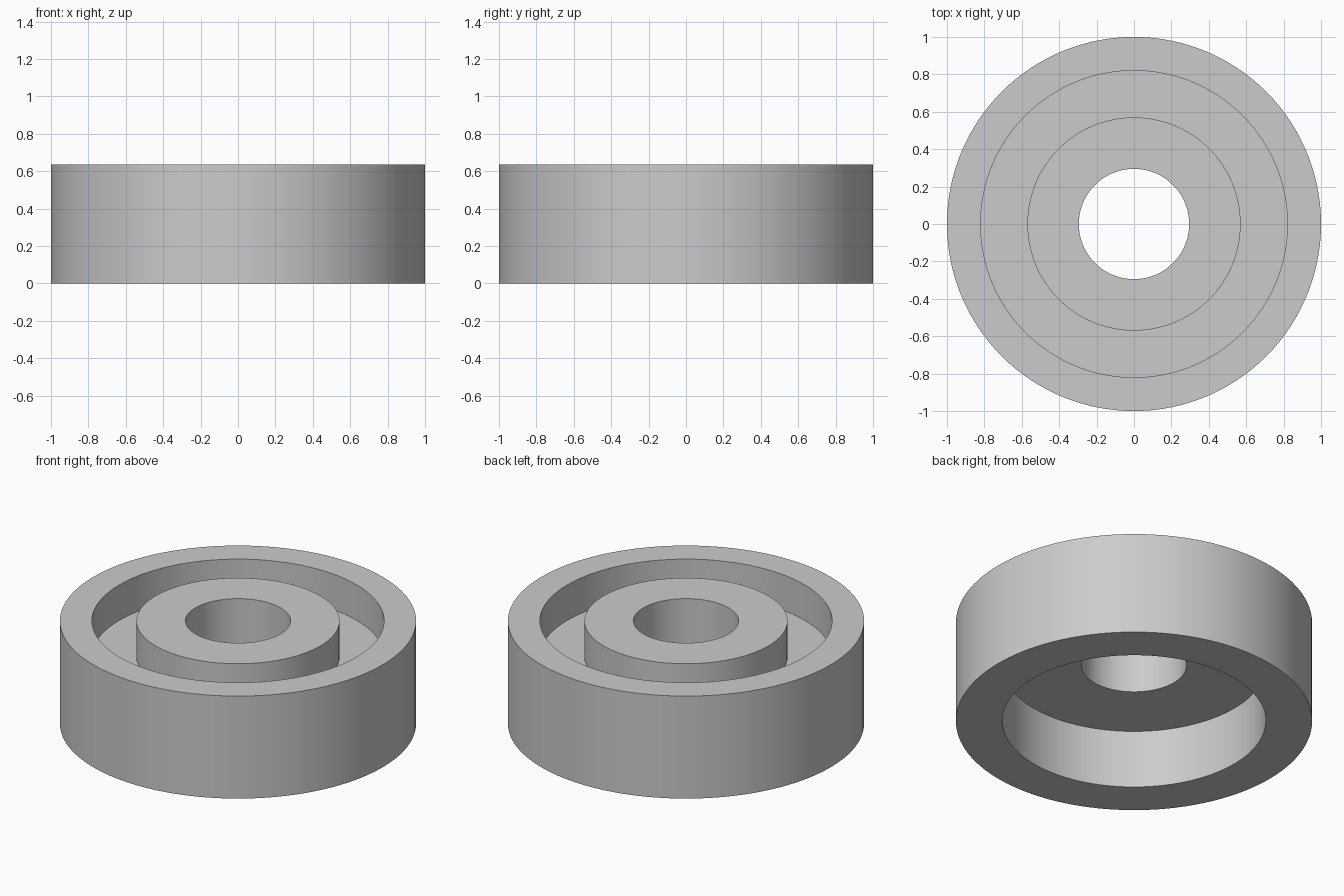
import bpy, bmesh, math

cube = bpy.data.objects.get("Cube")
if cube:
    bpy.data.objects.remove(cube, do_unlink=True)

# Plain grey material
grey = bpy.data.materials.new("plain_grey")
grey.use_nodes = True
color = (0.6, 0.6, 0.6, 1)
grey.diffuse_color = color
grey.node_tree.nodes["Principled BSDF"].inputs["Base Color"].default_value = color

# Main radii and heights of the turned ring
outer, groove, recess, hub, bore = 1.0, 0.82, 0.74, 0.57, 0.295
top, web_top, web_bottom = 0.635, 0.415, 0.36
SEGMENTS = 128

# Closed cross-section: rim, thin web, raised hub, bore, underside recess
profile = [
    (recess, 0), (outer, 0), (outer, top), (groove, top),
    (groove, web_top), (hub, web_top), (hub, top), (bore, top),
    (bore, web_bottom), (recess, web_bottom),
]


def lathe(name, points, material):
    """Revolve a closed radius/height outline around the z axis."""
    bm = bmesh.new()
    verts = [bm.verts.new((r, 0, z)) for r, z in points]
    edges = [bm.edges.new((a, b)) for a, b in zip(verts, verts[1:] + verts[:1])]
    bmesh.ops.spin(bm, geom=verts + edges, cent=(0, 0, 0), axis=(0, 0, 1),
                   angle=math.tau, steps=SEGMENTS)
    bmesh.ops.remove_doubles(bm, verts=bm.verts, dist=1e-4)
    bmesh.ops.recalc_face_normals(bm, faces=bm.faces)
    mesh = bpy.data.meshes.new(name)
    bm.to_mesh(mesh)
    bm.free()
    mesh.materials.append(material)
    obj = bpy.data.objects.new(name, mesh)
    bpy.context.collection.objects.link(obj)
    return obj


ring = lathe("grooved_hub_ring", profile, grey)

# Smooth walls with crisp rims
bpy.ops.object.select_all(action="DESELECT")
ring.select_set(True)
bpy.context.view_layer.objects.active = ring
bpy.ops.object.shade_smooth_by_angle(angle=math.radians(30))
